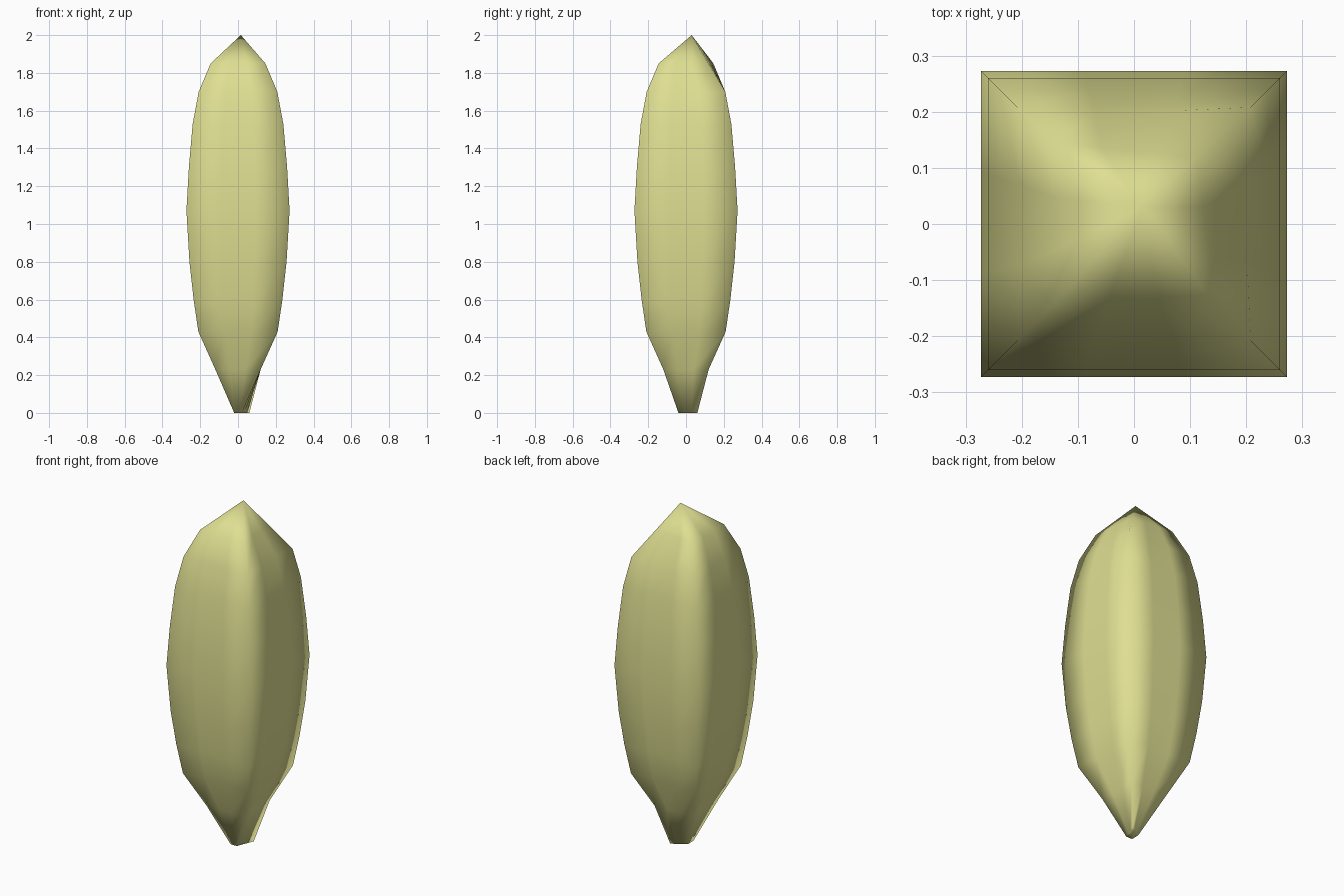
import bpy
import bmesh
from mathutils import Vector

cube = bpy.data.objects.get("Cube")
if cube:
    bpy.data.objects.remove(cube, do_unlink=True)

COLUMNS = 3  # facets per side of the square section


def flat_material(name, color):
    mat = bpy.data.materials.new(name)
    mat.use_nodes = True
    mat.diffuse_color = color
    bsdf = next(n for n in mat.node_tree.nodes if n.type == 'BSDF_PRINCIPLED')
    bsdf.inputs["Base Color"].default_value = color
    return mat


def square(half, z):
    return [Vector((sx * half, sy * half, z))
            for sx, sy in ((-1, -1), (1, -1), (1, 1), (-1, 1))]


def ring_points(corners, pinch=1.0):
    """Split each side into columns; pinch pulls the middle columns inwards."""
    points = []
    for i, a in enumerate(corners):
        b = corners[(i + 1) % 4]
        for c in range(COLUMNS):
            p = a.lerp(b, c / COLUMNS)
            if c:
                mid = (a + b) / 2
                p.x -= mid.x * (1 - pinch)
                p.y -= mid.y * (1 - pinch)
            points.append(p)
    return points


# Section half-widths by height, from the shoulder of the foot to the tip
profile = [(0.23, 0.12, 1), (0.43, 0.21, 0.97), (0.60, 0.235, 1),
           (0.80, 0.257, 1), (1.07, 0.273, 1), (1.30, 0.26, 1),
           (1.53, 0.24, 1), (1.70, 0.208, 0.97), (1.85, 0.145, 1)]
tip_point = Vector((0.015, 0.03, 2.0))

# Small skewed foot
foot = [Vector((x, y, 0)) for x, y in
        ((-0.02, -0.04), (0.02, -0.04), (0.06, 0.06), (-0.02, 0.01))]
rings = [ring_points(foot)]
for z, half, pinch in profile:
    corners = square(half, z)
    if z == profile[-1][0]:
        # One corner runs straight from the shoulder to the tip
        corners[2] = (tip_point + square(profile[-2][1], profile[-2][0])[2]) / 2
    rings.append(ring_points(corners, pinch))

# Skin the rings
bm = bmesh.new()
loops = [[bm.verts.new(p) for p in ring] for ring in rings]
n = len(loops[0])
for low, high in zip(loops, loops[1:]):
    for i in range(n):
        j = (i + 1) % n
        bm.faces.new((low[i], low[j], high[j], high[i]))
tip = bm.verts.new(tip_point)
for i in range(n):
    bm.faces.new((loops[-1][i], loops[-1][(i + 1) % n], tip))
bm.faces.new(list(reversed(loops[0])))
bmesh.ops.recalc_face_normals(bm, faces=bm.faces[:])
for face in bm.faces:
    face.smooth = True

mesh = bpy.data.meshes.new("bud")
bm.to_mesh(mesh)
bm.free()
mesh.materials.append(flat_material("pale_yellow_green", (0.74, 0.74, 0.29, 1)))
bud = bpy.data.objects.new("bud", mesh)
bpy.context.collection.objects.link(bud)
